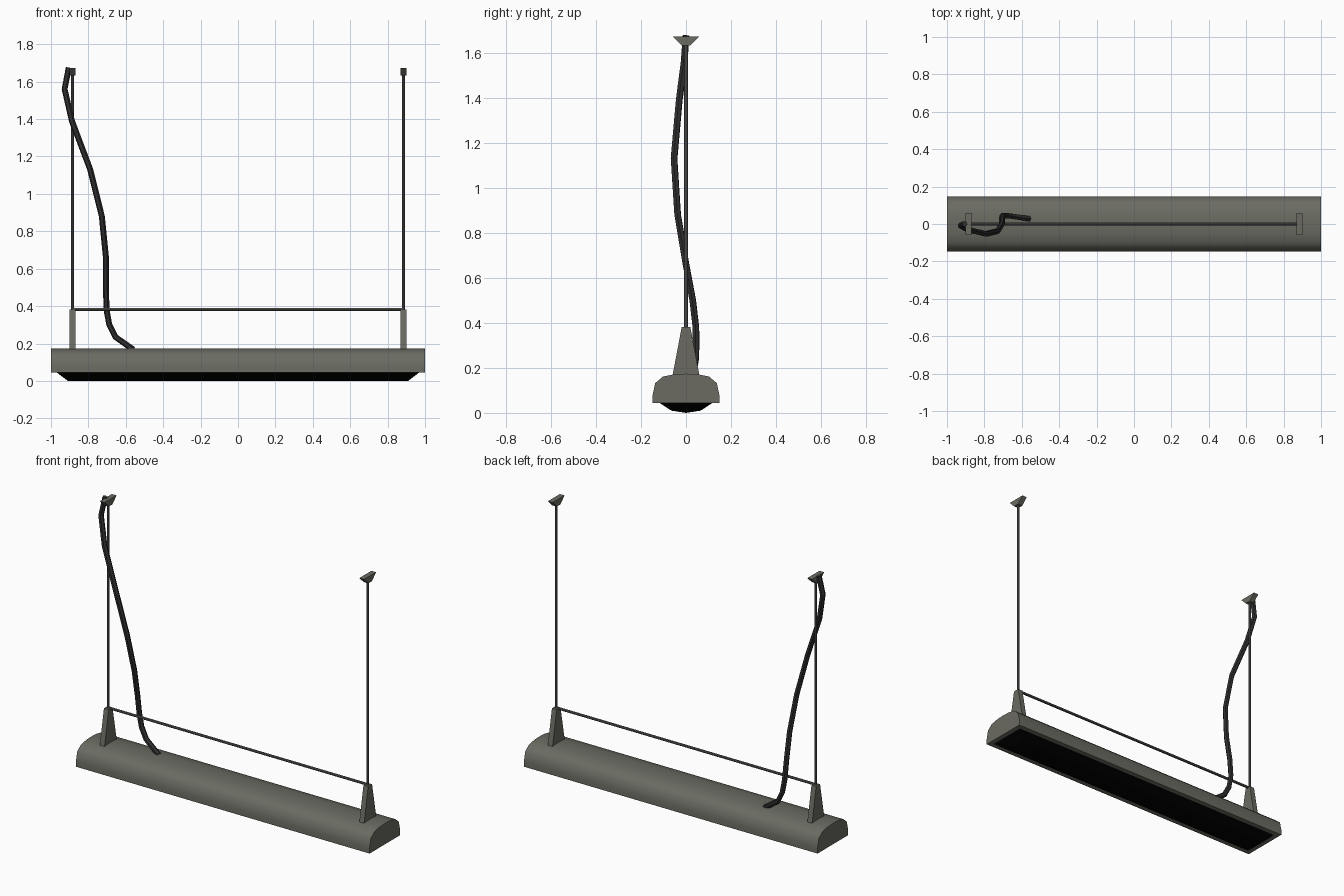
import bpy, bmesh
from mathutils import Vector

if "Cube" in bpy.data.objects:
    bpy.data.objects.remove(bpy.data.objects["Cube"])


def material(name, rgb):
    m = bpy.data.materials.new(name)
    m.diffuse_color = (*rgb, 1)
    m.use_nodes = True
    m.node_tree.nodes["Principled BSDF"].inputs["Base Color"].default_value = m.diffuse_color
    return m


GREY = material("housing_grey", (0.145, 0.147, 0.122))
STEEL = material("rod_grey", (0.11, 0.11, 0.105))
RUBBER = material("cable_dark", (0.028, 0.028, 0.028))
BLACK = material("lens_black", (0.0, 0.0, 0.0))


def add(name, bm, mat):
    bmesh.ops.recalc_face_normals(bm, faces=bm.faces)
    me = bpy.data.meshes.new(name)
    bm.to_mesh(me)
    bm.free()
    ob = bpy.data.objects.new(name, me)
    bpy.context.collection.objects.link(ob)
    me.materials.append(mat)
    return ob


def smooth(ob, angle):
    bpy.ops.object.select_all(action='DESELECT')
    ob.select_set(True)
    bpy.context.view_layer.objects.active = ob
    bpy.ops.object.shade_smooth_by_angle(angle=angle)


def extrude_x(name, profile, x0, x1, mat):
    """Prism along x from a (y, z) profile."""
    bm = bmesh.new()
    a = [bm.verts.new((x0, y, z)) for y, z in profile]
    b = [bm.verts.new((x1, y, z)) for y, z in profile]
    n = len(a)
    bm.faces.new(a)
    bm.faces.new(b[::-1])
    for i in range(n):
        j = (i + 1) % n
        bm.faces.new((a[i], b[i], b[j], a[j]))
    return add(name, bm, mat)


def rod(name, p, q, r, mat, sides=8):
    p, q = Vector(p), Vector(q)
    bm = bmesh.new()
    bmesh.ops.create_cone(bm, cap_ends=True, segments=sides,
                          radius1=r, radius2=r, depth=(q - p).length)
    bm.transform((q - p).to_track_quat('Z', 'Y').to_matrix().to_4x4())
    bmesh.ops.translate(bm, verts=bm.verts, vec=(p + q) / 2)
    return add(name, bm, mat)


# Domed housing
half = [(-0.148, 0.045), (-0.148, 0.08), (-0.137, 0.132),
        (-0.103, 0.161), (-0.05, 0.172)]
profile = half + [(0, 0.174)] + [(-y, z) for y, z in reversed(half)]
smooth(extrude_x("lamp_housing", profile, -1, 1, GREY), 0.8)

# Shallow lens under the housing
bm = bmesh.new()
for sx in (-1, 1):
    for y, z in ((-0.065, 0.01), (0, 0), (0.065, 0.01)):
        bm.verts.new((sx * 0.91, y, z))
    for y in (-0.12, 0.12):
        bm.verts.new((sx * 0.97, y, 0.046))
bmesh.ops.convex_hull(bm, input=bm.verts)
add("lens", bm, BLACK)

# Brackets, hanging rods and ceiling mounts at both ends
for side, x in (("left", -0.884), ("right", 0.884)):
    extrude_x(side + "_bracket",
              [(-0.06, 0.165), (0.06, 0.165), (0.019, 0.382), (-0.019, 0.382)],
              x - 0.016, x + 0.016, GREY)
    rod(side + "_hanging_rod", (x, 0, 0.37), (x, 0, 1.64), 0.008, STEEL)
    extrude_x(side + "_ceiling_mount",
              [(-0.018, 1.632), (0.018, 1.632), (0.058, 1.672), (-0.058, 1.672)],
              x - 0.016, x + 0.016, GREY)

# Cross rod between the brackets
rod("cross_rod", (-0.884, 0, 0.383), (0.884, 0, 0.383), 0.008, STEEL)

# Loose power cable
path = [(-0.905, 0.0, 1.675), (-0.927, -0.008, 1.56), (-0.888, -0.03, 1.39),
        (-0.79, -0.053, 1.13), (-0.728, -0.037, 0.88), (-0.706, 0.0, 0.66),
        (-0.706, 0.03, 0.5), (-0.703, 0.044, 0.38), (-0.688, 0.045, 0.30),
        (-0.655, 0.042, 0.235), (-0.56, 0.028, 0.168)]
cu = bpy.data.curves.new("power_cable", 'CURVE')
cu.dimensions = '3D'
cu.bevel_depth = 0.016
cu.bevel_resolution = 1
cu.use_fill_caps = True
sp = cu.splines.new('POLY')
sp.points.add(len(path) - 1)
for pt, co in zip(sp.points, path):
    pt.co = (*co, 1)
sp.use_smooth = False
cu.materials.append(RUBBER)
bpy.context.collection.objects.link(bpy.data.objects.new("power_cable", cu))
